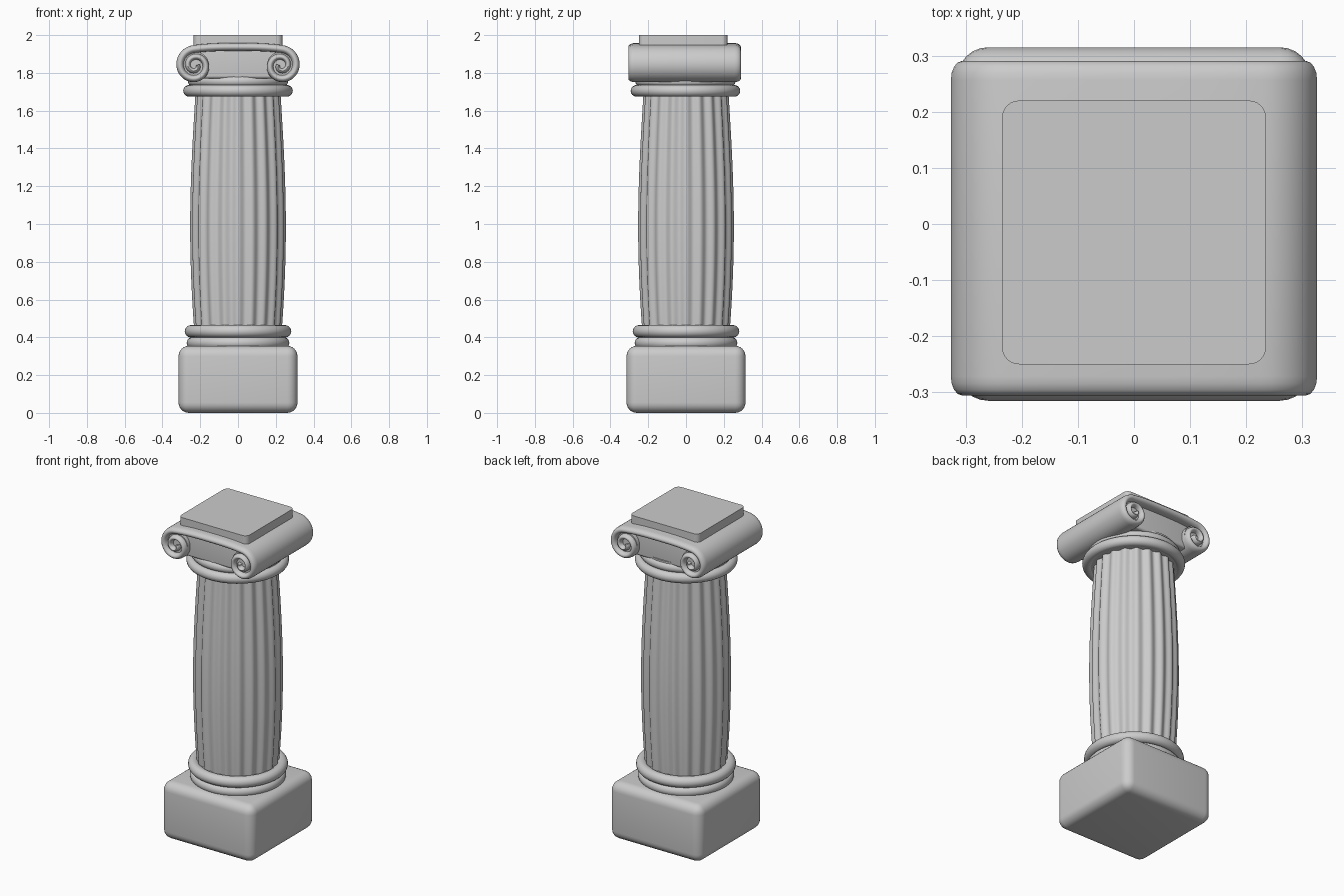
import bpy, bmesh
from math import sin, cos, pi, radians

if "Cube" in bpy.data.objects:
    bpy.data.objects.remove(bpy.data.objects["Cube"])

CAP_Y = -0.0075      # capital sits very slightly forward


def finish(name, bm, angle=40):
    bmesh.ops.recalc_face_normals(bm, faces=bm.faces)
    me = bpy.data.meshes.new(name)
    bm.to_mesh(me)
    bm.free()
    ob = bpy.data.objects.new(name, me)
    bpy.context.collection.objects.link(ob)
    bpy.ops.object.select_all(action='DESELECT')
    ob.select_set(True)
    bpy.context.view_layer.objects.active = ob
    bpy.ops.object.shade_smooth_by_angle(angle=radians(angle))
    return ob


def skin(name, rings, closed=True, angle=40):
    """Bridge rings of points into a capped tube."""
    bm = bmesh.new()
    rows = [[bm.verts.new(p) for p in r] for r in rings]
    n = len(rows[0])
    for a, b in zip(rows, rows[1:]):
        for i in range(n):
            j = (i + 1) % n
            bm.faces.new((a[i], a[j], b[j], b[i]))
    bm.faces.new(rows[0])
    bm.faces.new(rows[-1])
    return finish(name, bm, angle)


def box(name, size, centre, bevel, vertical_only=False):
    bm = bmesh.new()
    bmesh.ops.create_cube(bm, size=1)
    for v in bm.verts:
        v.co = [v.co[i] * size[i] + centre[i] for i in range(3)]
    edges = [e for e in bm.edges if not vertical_only
             or abs(e.verts[0].co.z - e.verts[1].co.z) > 1e-4]
    bmesh.ops.bevel(bm, geom=edges, offset=bevel, segments=6, profile=0.5,
                    affect='EDGES')
    return finish(name, bm)


def ring(name, radius, z, minor, y=0):
    bpy.ops.mesh.primitive_torus_add(major_radius=radius - minor, minor_radius=minor,
                                     major_segments=64, minor_segments=16,
                                     location=(0, y, z))
    ob = bpy.context.object
    ob.name = name
    bpy.ops.object.shade_smooth()


def disc(name, radius, depth, loc, rot=(0, 0, 0)):
    bpy.ops.mesh.primitive_cylinder_add(vertices=48, radius=radius, depth=depth,
                                        location=loc, rotation=rot)
    bpy.context.object.name = name
    bpy.ops.object.shade_smooth_by_angle(angle=radians(40))


# Plinth and base rings
box("plinth", (0.63, 0.63, 0.355), (0, 0, 0.1775), 0.055)
ring("lower_base_ring", 0.272, 0.370, 0.032)
ring("upper_base_ring", 0.282, 0.432, 0.033)
disc("base_core", 0.245, 0.12, (0, 0, 0.395))

# Fluted shaft with a swelling middle
FLUTES, STEPS = 20, 10
rings = []
for k in range(25):
    t = k / 24
    z = 0.42 + 1.29 * t
    r = 0.230 - 0.006 * t + 0.026 * sin(pi * t ** 0.9)
    ring_pts = []
    for i in range(FLUTES * STEPS):
        a = 2 * pi * i / (FLUTES * STEPS)
        rr = r - 0.015 * (0.5 - 0.5 * cos(FLUTES * a))
        ring_pts.append((rr * cos(a), rr * sin(a), z))
    rings.append(ring_pts)
skin("fluted_shaft", rings)

# Neck rings
ring("neck_ring", 0.29, 1.705, 0.031, -0.003)
ring("upper_neck_ring", 0.265, 1.755, 0.028, -0.003)
disc("neck_core", 0.25, 0.11, (0, -0.003, 1.735))

# Capital core between the scrolls
box("capital_core", (0.40, 0.49, 0.17), (0, CAP_Y, 1.855), 0.015)

# Scroll band: spiral, across the top, mirrored spiral
CX, CZ, TURNS, N = 0.228, 1.838, 1.8, 72
half = []            # from the top middle to the right spiral's centre
for i in range(8):
    s = i / 8
    half.append((CX * s, 1.937 - 0.010 * s ** 3, 0, 1, 0.021))
for i in range(N + 1):
    t = i / N
    a = pi / 2 - 2 * pi * TURNS * t
    r = 0.089 - 0.075 * t
    half.append((CX + r * cos(a), CZ + r * sin(a), cos(a), sin(a), 0.021 - 0.009 * t))
path = [(-x, z, -nx, nz, h) for x, z, nx, nz, h in reversed(half[1:])] + half

HALF_LEN, NOSE = 0.298, 0.034
rings = []
for x, z, nx, nz, h in path:
    pts = []
    for side in (1, -1):
        for j in range(9):
            a = -pi / 2 + pi * j / 8
            y = side * (HALF_LEN - NOSE + NOSE * cos(a))
            d = side * h * sin(a)
            pts.append((x + nx * d, CAP_Y + y, z + nz * d))
    rings.append(pts)
skin("scroll_band", rings, angle=50)

# Recessed fill inside each scroll
for side, label in ((-1, "left"), (1, "right")):
    disc(label + "_scroll_fill", 0.075, 0.54, (side * CX, CAP_Y, CZ), (pi / 2, 0, 0))

# Top slab
box("top_slab", (0.47, 0.47, 0.06), (0, -0.015, 1.97), 0.03, True)
